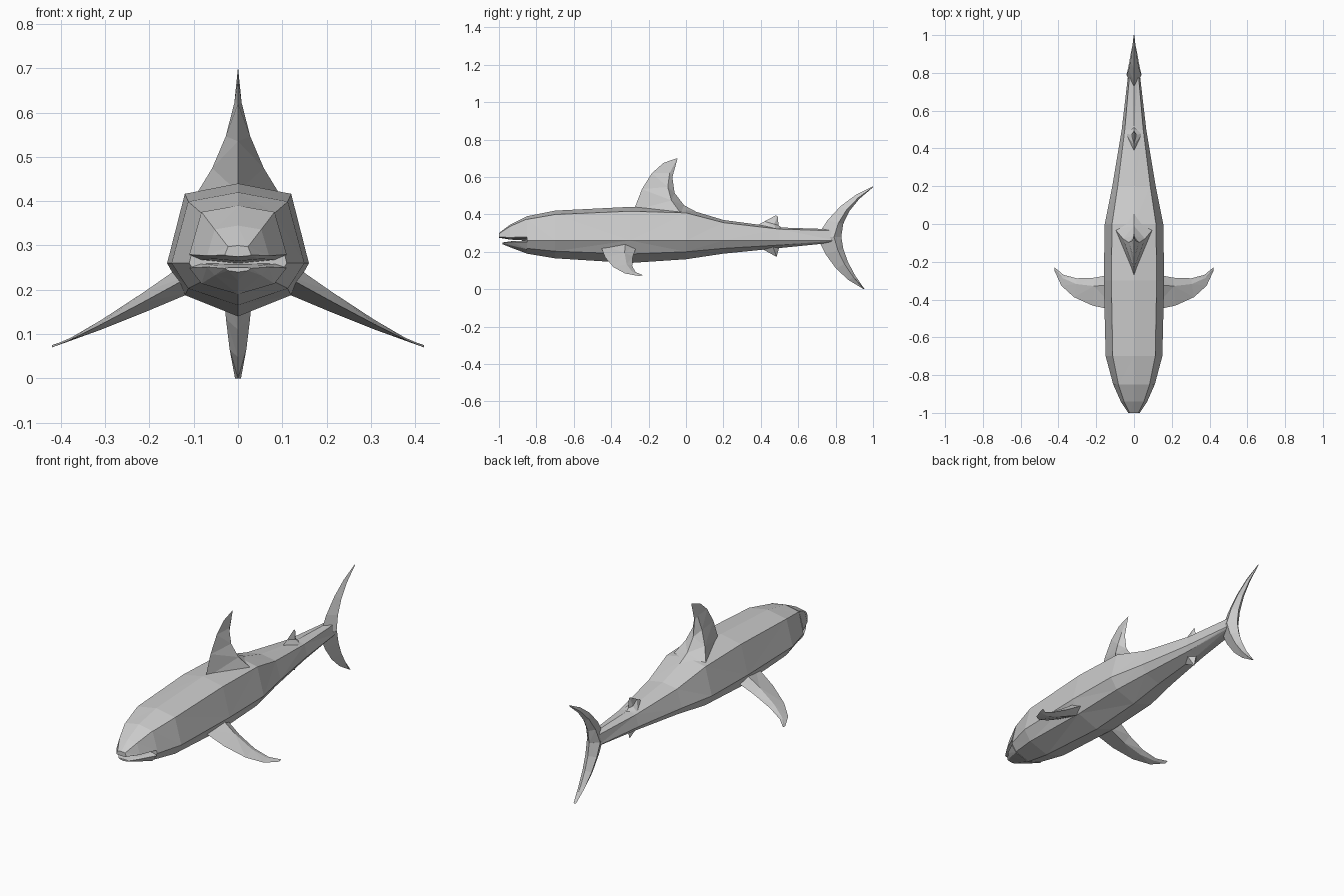
import bpy, bmesh
from mathutils import Vector

cube = bpy.data.objects.get("Cube")
if cube:
    bpy.data.objects.remove(cube)

grey = bpy.data.materials.new("shark_grey")
grey.use_nodes = True
colour = (.6, .6, .6, 1)
grey.diffuse_color = colour
grey.node_tree.nodes["Principled BSDF"].inputs["Base Color"].default_value = colour

SIDEWAYS = Vector((1, 0, 0))
UPWARDS = Vector((0, 0, 1))
WIDEST_HEIGHT = .26


def loft(name, rings):
    """Skin a series of equal-length rings and cap both ends."""
    mesh_data = bmesh.new()
    rows = [[mesh_data.verts.new(point) for point in ring] for ring in rings]
    for near, far in zip(rows, rows[1:]):
        for i in range(len(near)):
            mesh_data.faces.new((near[i - 1], near[i], far[i], far[i - 1]))
    mesh_data.faces.new(rows[0])
    mesh_data.faces.new(rows[-1])
    bmesh.ops.triangulate(mesh_data, faces=mesh_data.faces[:])
    bmesh.ops.recalc_face_normals(mesh_data, faces=mesh_data.faces[:])
    mesh = bpy.data.meshes.new(name)
    mesh_data.to_mesh(mesh)
    mesh_data.free()
    mesh.materials.append(grey)
    part = bpy.data.objects.new(name, mesh)
    bpy.context.collection.objects.link(part)


def section(y, top, bottom, width):
    """Eight-sided cross-section with its side corners at a common height."""
    margin = (top - bottom) * .15
    middle = max(bottom + margin, min(WIDEST_HEIGHT, top - margin))
    shoulder = top - (top - middle) * .13
    belly = bottom + (middle - bottom) * .4
    inner = width * .75
    left = [(inner, shoulder), (width, middle), (inner, belly)]
    right = [(-x, z) for x, z in reversed(left)]
    outline = [(0, top), *left, (0, bottom), *right]
    return [Vector((x, y, z)) for x, z in outline]


def trunk_part(name, stations):
    loft(name, [section(*station) for station in stations])


def curve_point(points, t):
    """Point on the Bezier curve with the given control points."""
    while len(points) > 1:
        points = [a.lerp(b, t) for a, b in zip(points, points[1:])]
    return points[0]


def fin(name, leading, trailing, thickness, taper, axis, steps=4):
    """Diamond-section fin between two curved edges, thinning to the tip."""
    rings = []
    for step in range(steps + 1):
        t = step / steps
        front = curve_point(leading, t)
        back = curve_point(trailing, t)
        ridge = front.lerp(back, .7)
        offset = axis * thickness * (1 - t * .95) ** taper
        rings.append([front, ridge + offset, back, ridge - offset])
    loft(name, rings)


def upright(*points):
    return [Vector((0, y, z)) for y, z in points]


# Trunk: y, top, bottom, half width
trunk_part("body", [
    (-.85, .39, .19, .11),
    (-.7, .42, .165, .15),
    (-.3, .44, .14, .16),
    (0, .43, .16, .155),
    (.2, .37, .19, .115),
    (.5, .33, .22, .065),
    (.8, .32, .25, .03),
])

# Jaws, parted at the mouth
trunk_part("upper_jaw", [
    (-.85, .39, .26, .11),
    (-.94, .345, .265, .07),
    (-1, .3, .275, .03),
])
trunk_part("lower_jaw", [
    (-.85, .26, .19, .11),
    (-.93, .257, .22, .07),
    (-.98, .25, .24, .03),
])

# Dorsal fin flaring into the back
fin("dorsal_fin",
    upright((-.28, .42), (-.2, .68), (-.05, .7)),
    upright((.08, .4), (-.14, .48), (-.045, .7)),
    .1, 2, SIDEWAYS)

# Small fins ahead of the tail
fin("second_dorsal_fin",
    upright((.36, .33), (.48, .395)),
    upright((.53, .315), (.48, .33), (.49, .39)),
    .045, 2, SIDEWAYS, steps=2)
fin("anal_fin",
    upright((.38, .23), (.48, .175)),
    upright((.5, .23), (.485, .175)),
    .03, 1, SIDEWAYS, steps=2)

# Crescent tail, with both lobes growing from the same root
fin("upper_tail_lobe",
    upright((.7, .28), (.8, .47), (1, .55)),
    upright((.83, .28), (.83, .42), (1, .545)),
    .038, 1, SIDEWAYS)
fin("lower_tail_lobe",
    upright((.7, .28), (.78, .08), (.95, 0)),
    upright((.83, .28), (.84, .15), (.955, 0)),
    .04, .6, SIDEWAYS)

# Pectoral fins sweeping out and down
for label, side in (("left", 1), ("right", -1)):
    def mirrored(*points):
        return [Vector((side * x, y, z)) for x, y, z in points]

    fin(label + "_pectoral_fin",
        mirrored((.09, -.46, .24), (.38, -.42, .08), (.42, -.25, .07)),
        mirrored((.09, -.26, .24), (.35, -.33, .09), (.42, -.23, .075)),
        .04, 2, UPWARDS)
